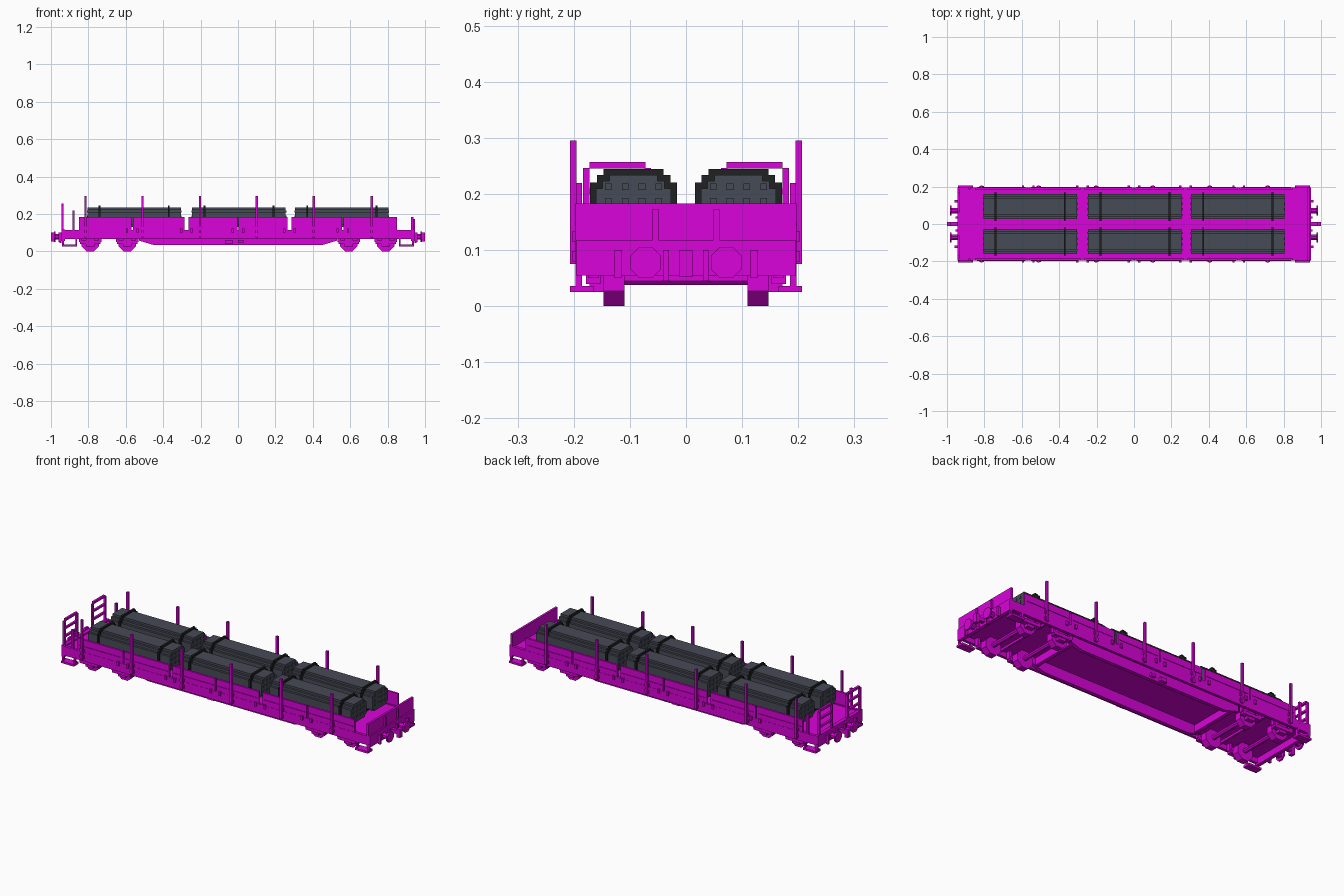
import bpy, bmesh, math
from mathutils import Matrix

if "Cube" in bpy.data.objects:
    bpy.data.objects.remove(bpy.data.objects["Cube"], do_unlink=True)


def material(name, rgb):
    m = bpy.data.materials.new(name)
    m.use_nodes = True
    m.diffuse_color = (*rgb, 1)
    bsdf = m.node_tree.nodes["Principled BSDF"]
    bsdf.inputs["Base Color"].default_value = (*rgb, 1)
    bsdf.inputs["Roughness"].default_value = 0.9
    return m


magenta = material("magenta_paint", (0.7, 0.001, 0.7))
slate = material("slate_steel", (0.062, 0.07, 0.092))
black = material("black_strap", (0.014, 0.015, 0.016))
BOTH = (-1, 1)


def finish(name, bm, mat):
    bmesh.ops.recalc_face_normals(bm, faces=bm.faces)
    me = bpy.data.meshes.new(name)
    bm.to_mesh(me)
    bm.free()
    me.materials.append(mat)
    ob = bpy.data.objects.new(name, me)
    bpy.context.collection.objects.link(ob)
    return ob


def add_box(bm, x0, x1, y0, y1, z0, z1):
    mat = Matrix.Translation(((x0 + x1) / 2, (y0 + y1) / 2, (z0 + z1) / 2)) @ \
        Matrix.Diagonal((abs(x1 - x0), abs(y1 - y0), abs(z1 - z0), 1))
    bmesh.ops.create_cube(bm, size=1, matrix=mat)


def boxes(name, spans, mat=magenta, xs=(1,), ys=(1,)):
    """One object from boxes, repeated for each x and y sign."""
    bm = bmesh.new()
    for x0, x1, y0, y1, z0, z1 in spans:
        for sx in xs:
            for sy in ys:
                add_box(bm, x0 * sx, x1 * sx, y0 * sy, y1 * sy, z0, z1)
    return finish(name, bm, mat)


def extrude(name, outline, a, b, axis, mat):
    """Prism from a 2D outline, (y, z) along x or (x, z) along y."""
    bm = bmesh.new()
    place = (lambda p, t: (t, *p)) if axis == "x" else (lambda p, t: (p[0], t, p[1]))
    face = bm.faces.new([bm.verts.new(place(p, a)) for p in outline])
    new = bmesh.ops.extrude_face_region(bm, geom=[face])["geom"]
    shift = (b - a, 0, 0) if axis == "x" else (0, b - a, 0)
    bmesh.ops.translate(bm, vec=shift, verts=[v for v in new if isinstance(v, bmesh.types.BMVert)])
    return finish(name, bm, mat)


def cylinder(bm, radius, depth, centre, axis, sides=8):
    turn = Matrix.Rotation(math.pi / 2, 4, "Y" if axis == "x" else "X")
    spin = Matrix.Rotation(math.pi / sides, 4, "Z")
    bmesh.ops.create_cone(bm, cap_ends=True, segments=sides, radius1=radius, radius2=radius,
                          depth=depth, matrix=Matrix.Translation(centre) @ turn @ spin)


# Deck and underframe
boxes("deck", [(-0.94, 0.93, -0.19, 0.19, 0.092, 0.11)])
boxes("side_sills", [(-0.94, 0.935, 0.18, 0.196, 0.065, 0.115)], ys=BOTH)
boxes("headstocks", [(0.925, 0.945, -0.196, 0.196, 0.055, 0.118)], xs=BOTH)
boxes("crossbeams", [(0.685, 0.695, -0.18, 0.18, 0.08, 0.092)], xs=BOTH)

# Fishbelly girders around an open recess
belly = [(-0.53, 0.092), (-0.53, 0.058), (-0.45, 0.034), (0.45, 0.034), (0.53, 0.058), (0.53, 0.092)]
for s, side in ((-1, "right"), (1, "left")):
    extrude("belly_girder_" + side, belly, s * 0.13, s * 0.15, "y", magenta)
boxes("belly_cross_plates", [(0.49, 0.51, -0.13, 0.13, 0.052, 0.092)], xs=BOTH)
boxes("brake_gear", [(-0.07, -0.03, 0.15, 0.165, 0.04, 0.06), (0.0, 0.03, 0.15, 0.165, 0.045, 0.06)],
      ys=BOTH)

# Side boards with gaps between panels
edges = [-0.85, -0.565, -0.275, 0.0, 0.275, 0.56, 0.85]
gaps = [0, 0.004, 0.011, 0.004, 0.011, 0.004, 0]
boards, rails = [], []
for i in range(6):
    x0, x1 = edges[i] + gaps[i], edges[i + 1] - gaps[i + 1]
    boards.append((x0, x1, 0.184, 0.195, 0.108, 0.183))
    rails.append((x0 + 0.01, x1 - 0.01, 0.195, 0.198, 0.143, 0.147))
boxes("side_boards", boards, ys=BOTH)
boxes("side_board_ribs", rails, ys=BOTH)

# End board with two uprights
boxes("end_board", [(0.925, 0.937, -0.197, 0.197, 0.055, 0.183)])
boxes("end_board_posts", [(0.937, 0.945, 0.049, 0.06, 0.118, 0.172),
                          (0.937, 0.945, 0.148, 0.158, 0.075, 0.11)], ys=BOTH)

# Stakes, pockets and board latches
stakes = [-0.815, -0.51, -0.203, 0.1, 0.405, 0.715]
boxes("stakes", [(x - 0.006, x + 0.006, 0.195, 0.207, 0.075, 0.295) for x in stakes], ys=BOTH)
boxes("stake_pockets", [(x - 0.012, x + 0.012, 0.195, 0.203, z, z + 0.018)
                        for x in stakes for z in (0.08, 0.115)], ys=BOTH)
boxes("board_latches", [(x + d - 0.006, x + d + 0.006, 0.195, 0.205, 0.1, 0.122)
                        for x in edges[1:-1] for d in (-0.028, 0.028)], ys=BOTH)

# Wheels, axles and running gear
bm = bmesh.new()
ax = bmesh.new()
for x in (-0.79, -0.592, 0.592, 0.79):
    cylinder(ax, 0.013, 0.3, (x, 0, 0.05), "y")
    for s in BOTH:
        cylinder(bm, 0.05, 0.037, (x, s * 0.1285, 0.0465), "y")
finish("wheels", bm, magenta)
finish("axles", ax, magenta)
boxes("axle_boxes", [(x - 0.022, x + 0.022, 0.147, 0.172, 0.025, 0.092) for x in (0.592, 0.79)],
      xs=BOTH, ys=BOTH)
boxes("leaf_springs", [(x - 0.055, x + 0.055, 0.152, 0.178, 0.04, 0.058) for x in (0.592, 0.79)],
      xs=BOTH, ys=BOTH)
boxes("spring_hangers", [(x + d - 0.008, x + d + 0.008, 0.155, 0.175, 0.05, 0.092)
                         for x in (0.592, 0.79) for d in (-0.052, 0.052)], xs=BOTH, ys=BOTH)

# Corner steps
boxes("corner_steps", [(0.86, 0.94, 0.165, 0.207, 0.025, 0.036),
                       (0.86, 0.87, 0.185, 0.197, 0.036, 0.07),
                       (0.93, 0.94, 0.185, 0.197, 0.036, 0.07)], xs=BOTH, ys=BOTH)

# Buffers and coupling hooks
bm = bmesh.new()
for sx in BOTH:
    for sy in BOTH:
        cylinder(bm, 0.016, 0.035, (sx * 0.96, sy * 0.072, 0.078), "x")
        cylinder(bm, 0.03, 0.01, (sx * 0.98, sy * 0.072, 0.078), "x")
finish("buffers", bm, magenta)
boxes("couplings", [(0.94, 0.985, -0.01, 0.01, 0.068, 0.088), (0.98, 1.0, -0.012, 0.012, 0.052, 0.1)], xs=BOTH)
boxes("hose_brackets", [(0.945, 0.96, 0.115, 0.127, 0.05, 0.1),
                        (0.945, 0.955, 0.03, 0.04, 0.045, 0.1)], xs=BOTH, ys=BOTH)

# Handrail ladders on the open end, with short corner posts
boxes("end_ladders", [(-0.945, -0.933, 0.172, 0.184, 0.07, 0.246),
                      (-0.945, -0.933, 0.062, 0.074, 0.07, 0.246),
                      (-0.945, -0.933, 0.072, 0.172, 0.245, 0.257),
                      (-0.945, -0.933, 0.072, 0.174, 0.2, 0.21),
                      (-0.945, -0.933, 0.072, 0.174, 0.155, 0.165)], ys=BOTH)
boxes("corner_posts", [(-0.885, -0.873, 0.185, 0.197, 0.1, 0.22)], ys=BOTH)


# Strapped steel bundles with stepped shoulders, two rows of three
def bundle_outline(centre, grow):
    half, low, high = 0.067 + grow, 0.13 - grow * 0.4, 0.234 + grow
    side = [(half - 0.012, low), (half - 0.012, low + 0.012), (half, low + 0.012), (half, high - 0.024),
            (half - 0.012, high - 0.024), (half - 0.012, high - 0.011),
            (half - 0.024, high - 0.011), (half - 0.024, high)]
    return [(centre + y, z) for y, z in side] + [(centre - y, z) for y, z in reversed(side)]


for s, row in ((-1, "right"), (1, "left")):
    c = s * 0.0935
    for i, x in enumerate((-0.805, -0.245, 0.305)):
        tag = f"_{row}_{i + 1}"
        extrude("bundle" + tag, bundle_outline(c, 0), x, x + 0.5, "x", slate)
        for k, d in enumerate((0.065, 0.435)):
            extrude(f"strap{tag}_{k + 1}", bundle_outline(c, 0.0105), x + d - 0.005, x + d + 0.005, "x", black)
        # Bar ends showing on both faces
        boxes("bar_ends" + tag, [(xe - 0.003, xe + 0.003, c + y - 0.006, c + y + 0.006, z - 0.006, z + 0.006)
                                 for xe in (x, x + 0.5) for y in (-0.045, -0.015, 0.015, 0.045)
                                 for z in (0.16, 0.187, 0.213)], slate)
        boxes("bearers" + tag, [(x + d - 0.012, x + d + 0.012, c - 0.06, c + 0.06, 0.11, 0.13)
                                for d in (0.065, 0.435)], black)
